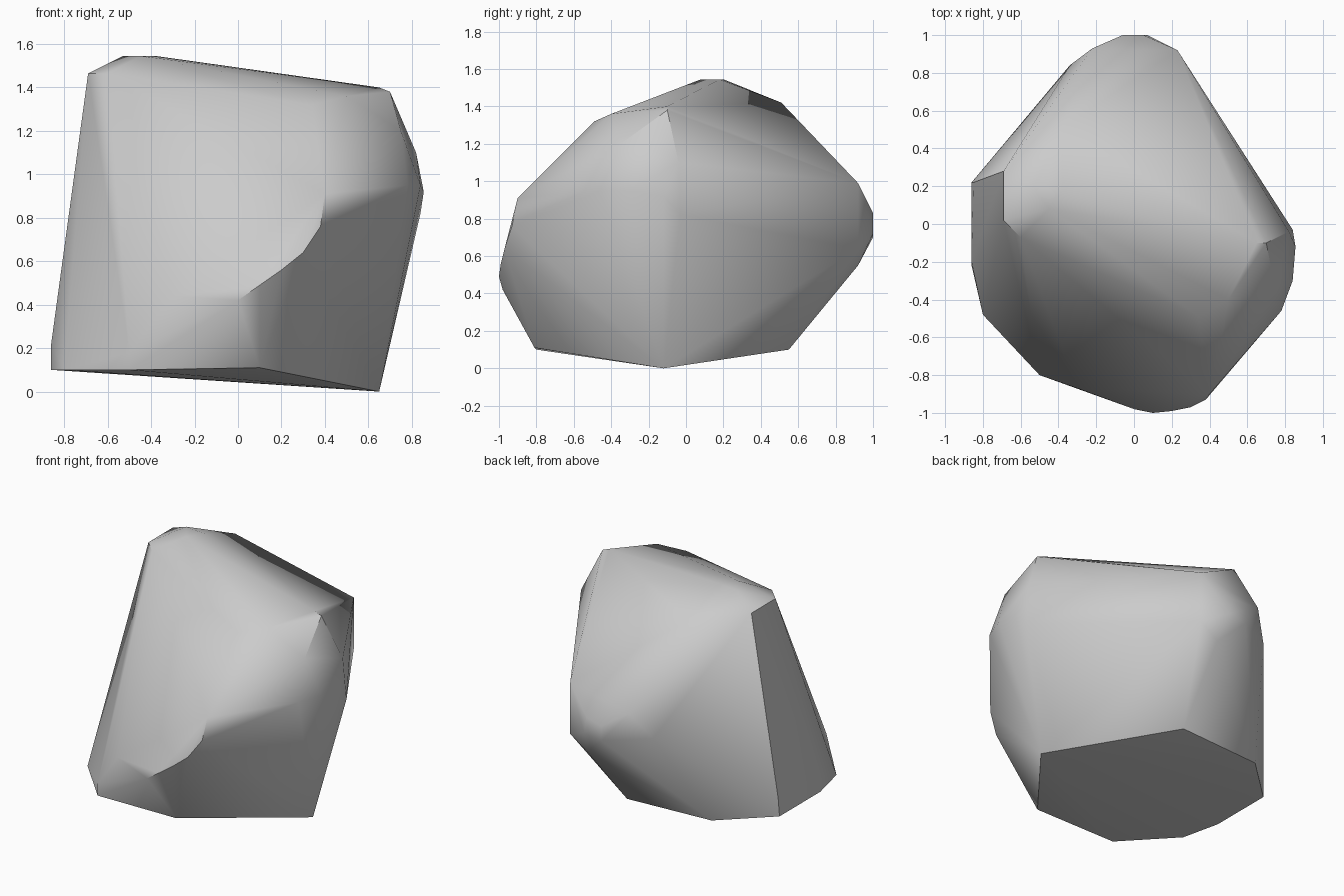
import bpy
import bmesh
import math

# Remove the default object
default_cube = bpy.data.objects.get("Cube")
if default_cube:
    bpy.data.objects.remove(default_cube, do_unlink=True)


def make_material(name, colour):
    material = bpy.data.materials.new(name)
    material.use_nodes = True
    material.diffuse_color = colour
    shader = material.node_tree.nodes["Principled BSDF"]
    shader.inputs["Base Color"].default_value = colour
    return material


def make_hull(name, corner_groups, material):
    """Wrap a tight convex skin around the corner points of a boulder."""
    bm = bmesh.new()
    for group in corner_groups:
        for corner in group:
            bm.verts.new(corner)
    result = bmesh.ops.convex_hull(bm, input=bm.verts[:])
    unused = {item for item in result["geom_interior"] + result["geom_unused"]
              if isinstance(item, bmesh.types.BMVert)}
    bmesh.ops.delete(bm, geom=list(unused), context="VERTS")
    bmesh.ops.recalc_face_normals(bm, faces=bm.faces[:])
    mesh = bpy.data.meshes.new(name)
    bm.to_mesh(mesh)
    bm.free()
    mesh.materials.append(material)
    boulder = bpy.data.objects.new(name, mesh)
    bpy.context.collection.objects.link(boulder)
    return boulder


# Flat base, tilted down to one low foot
base = [(.65, -.12, 0), (.1, -.81, .11), (-.5, -.8, .1), (-.8, -.48, .1),
        (-.86, -.22, .1), (-.86, .22, .1), (-.55, .51, .1), (.06, .55, .1)]

# Short upright rim on the low side
rim = [(-.86, -.2, .22), (-.85, .22, .22), (-.5, -.8, .18)]

# High crest
crest = [(-.69, .02, 1.465), (-.69, .28, 1.465), (-.6, -.07, 1.465),
         (-.53, .2, 1.545), (-.45, .08, 1.545), (-.38, .18, 1.545),
         (-.38, .51, 1.42)]

# Blunt back point
back = [(.23, .92, .64), (.23, .92, .99), (.1, .92, .55), (.07, 1, .72),
        (.05, 1, .83), (-.06, 1, .7), (-.06, 1, .8), (-.22, .93, .9),
        (-.34, .84, .73)]

# Rounded front edge
front = [(.4, -.9, .91), (.38, -.93, .76), (.3, -.97, .64), (.2, -.99, .56),
         (.1, -1, .49), (0, -.98, .42), (-.3, -.87, .44)]

# Rounded shoulder
shoulder = [(.7, -.1, 1.38), (.65, -.1, 1.4), (.5, -.4, 1.36),
            (.34, -.49, 1.32), (.82, -.04, 1.1), (.84, -.03, .82),
            (.855, -.12, .92), (.84, -.3, .95), (.78, -.46, .95),
            (.75, -.35, 1.2)]

stone = make_material("grey_stone", (.6, .6, .6, 1))
rock = make_hull("boulder", [base, rim, crest, back, front, shoulder], stone)

# Soft facets with crisp main edges
bpy.ops.object.select_all(action="DESELECT")
rock.select_set(True)
bpy.context.view_layer.objects.active = rock
bpy.ops.object.shade_smooth_by_angle(angle=math.radians(35))
